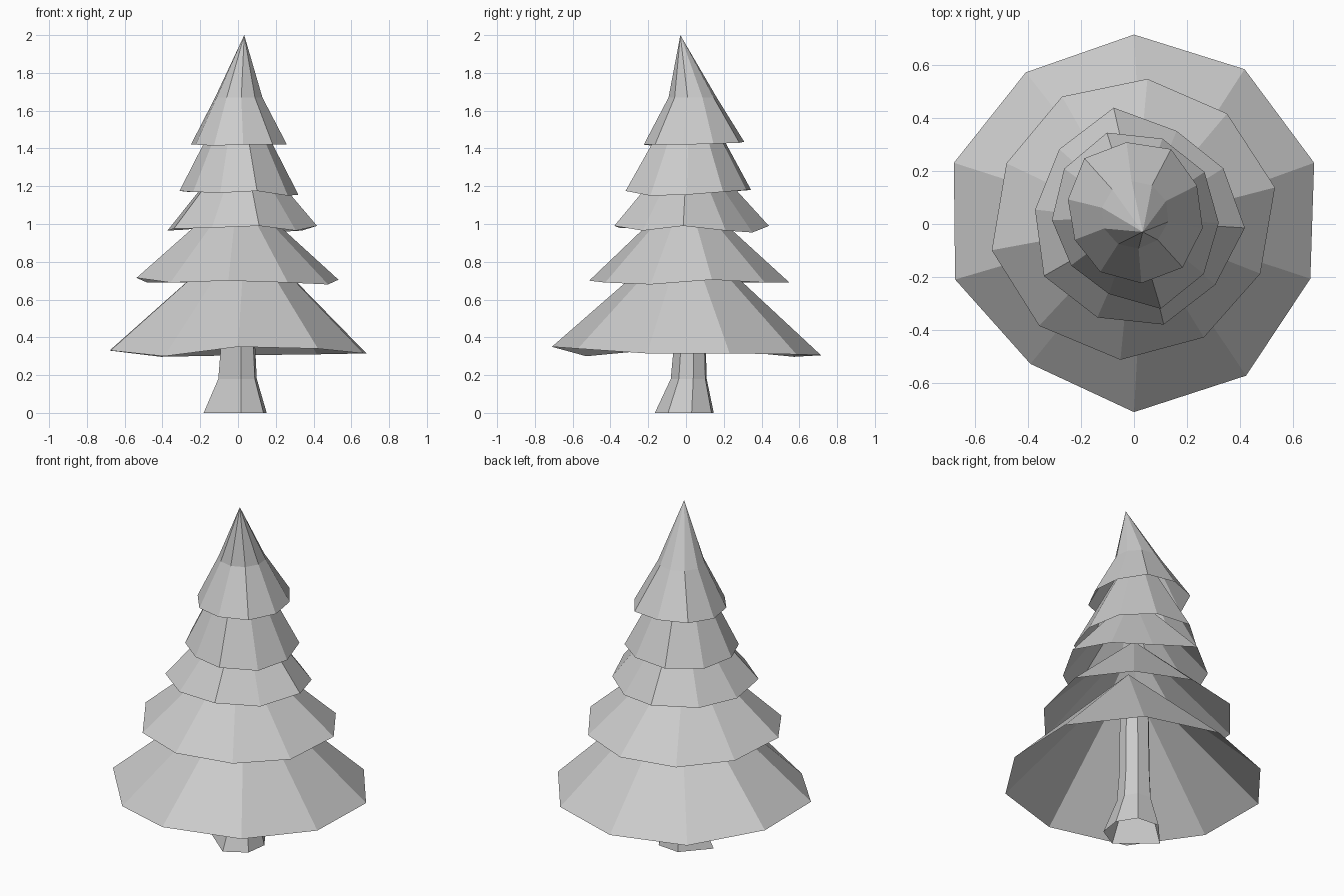
import bpy
import bmesh
from math import cos, sin, radians, tau

default_cube = bpy.data.objects.get("Cube")
if default_cube:
    bpy.data.objects.remove(default_cube, do_unlink=True)

# One plain material for the whole tree
grey = bpy.data.materials.new("light grey")
grey.use_nodes = True
colour = (0.6, 0.6, 0.6, 1)
grey.diffuse_color = colour
grey.node_tree.nodes["Principled BSDF"].inputs["Base Color"].default_value = colour


def bridge(bm, lower, upper):
    """Join two rings with a band of faces."""
    count = len(lower)
    for i in range(count):
        j = (i + 1) % count
        bm.faces.new((lower[i], lower[j], upper[j], upper[i]))


def close_to_tip(bm, loop, point):
    """Close a ring with a fan of triangles meeting at one point."""
    tip = bm.verts.new(point)
    for i, vert in enumerate(loop):
        bm.faces.new((vert, loop[(i + 1) % len(loop)], tip))


def finish(bm, name):
    mesh = bpy.data.meshes.new(name)
    bm.to_mesh(mesh)
    bm.free()
    mesh.materials.append(grey)
    obj = bpy.data.objects.new(name, mesh)
    bpy.context.collection.objects.link(obj)


def build_tier(name, centre, phase, radii, heights, apex, collar=None):
    """Hollow ragged cone of branches; a collar is an optional ring (x, y, z, radius) under the tip.

    Rim radii and heights are in hundredths.
    """
    bm = bmesh.new()
    turns = [radians(phase) + tau * i / len(radii) for i in range(len(radii))]
    loop = [bm.verts.new((centre[0] + r / 100 * cos(a), centre[1] + r / 100 * sin(a), h / 100))
            for a, r, h in zip(turns, radii, heights)]
    if collar:
        x, y, z, radius = collar
        upper = [bm.verts.new((x + radius * cos(a), y + radius * sin(a), z)) for a in turns]
        bridge(bm, loop, upper)
        loop = upper
    close_to_tip(bm, loop, apex)
    finish(bm, name)


# Branch skirts, from the ground upwards
build_tier("bottom_branches", (0, 0.01), 90,
           (70.5, 69.5, 71.5, 71, 66.5, 72, 72, 70, 71.5, 71),
           (30.5, 29.7, 33, 33, 30, 35, 34, 31.5, 31.5, 31),
           (0.04, 0, 0.97))
build_tier("lower_branches", (0, 0.02), 84.5,
           (53, 53.5, 52.5, 55, 54, 53.5, 52, 52, 54.5, 53),
           (69, 69, 69, 71.5, 69, 70, 69, 68, 70.5, 69),
           (0, 0, 1.19))
build_tier("middle_branches", (0.02, 0.02), 103,
           (43, 40, 39.5, 42, 40.5, 41, 38, 40, 37, 36),
           (99, 97, 96.5, 97.5, 98, 99, 96.5, 99, 96.5, 95.5),
           (0.02, 0.01, 1.46))
build_tier("upper_branches", (0, 0.01), 107,
           (35, 33, 31, 29, 29, 34.5, 33, 32, 32.5, 33),
           (118, 117, 117.5, 117, 116.5, 117.5, 115, 115.5, 117, 118),
           (0, 0.02, 1.78))
build_tier("top_branches", (0, 0.04), 96,
           (27, 28, 25.5, 24.5, 25.5, 26.5, 27.5, 26.5, 26, 28),
           (143.5, 143.5, 142, 142, 141.5, 142, 142, 142, 142.5, 143),
           (0.033, -0.03, 2), collar=(0.004, 0.035, 1.67, 0.128))

# Trunk: an irregular six-sided outline, flared at the foot and open at the ground
outline = [(0.015, -0.165), (0.135, -0.095), (0.152, 0.03),
           (0.085, 0.135), (-0.05, 0.147), (-0.182, 0)]
bm = bmesh.new()
lower = None
for height, scale, shift in ((0, 1, 0), (0.18, 0.61, 0.02), (0.36, 0.54, 0.025), (0.84, 0.5, 0.02)):
    upper = [bm.verts.new((x * scale + shift / 3, y * scale + shift, height)) for x, y in outline]
    if lower:
        bridge(bm, lower, upper)
    lower = upper
finish(bm, "trunk")
